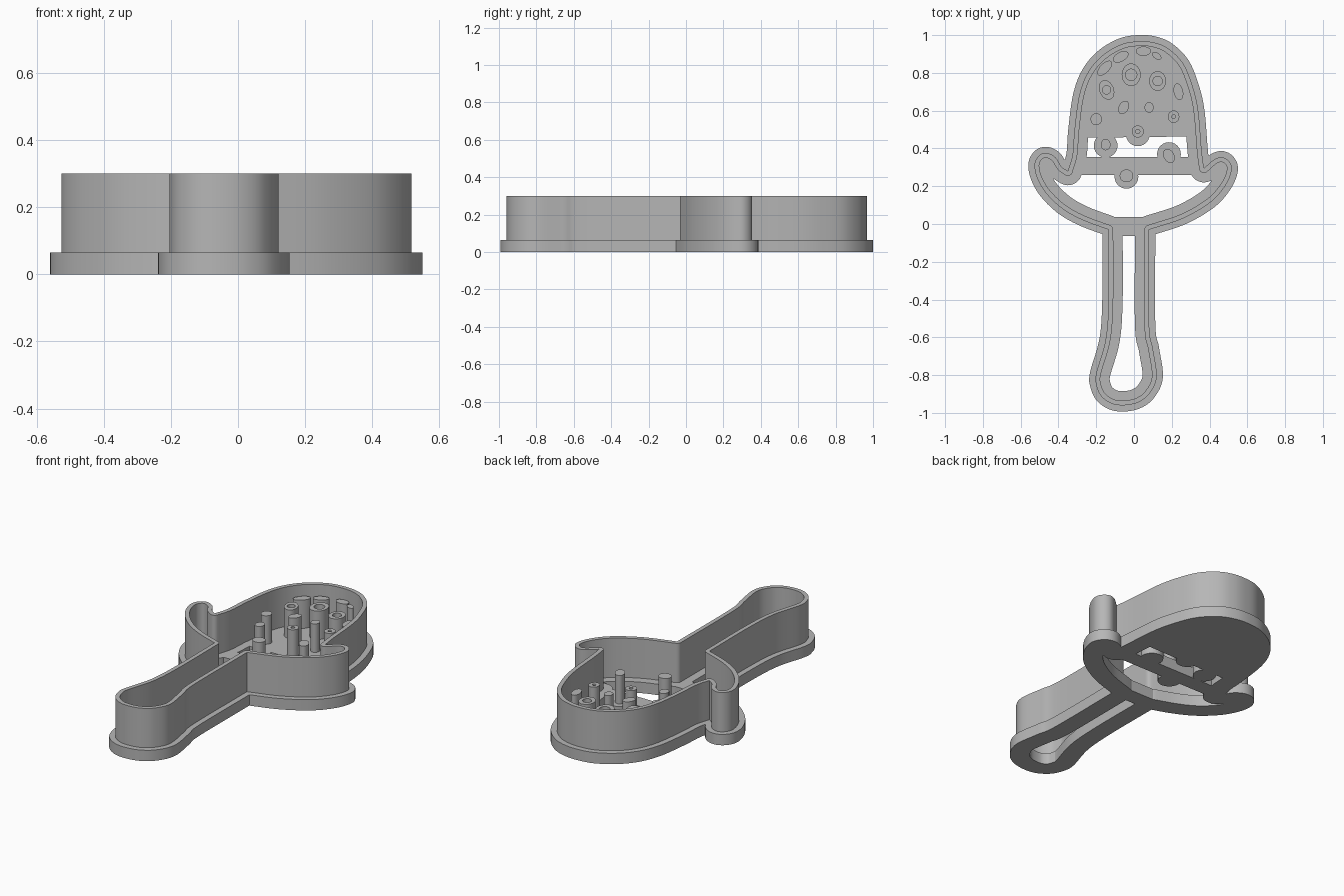
import bpy, bmesh, math
from mathutils import Vector

cube = bpy.data.objects.get("Cube")
if cube:
    bpy.data.objects.remove(cube, do_unlink=True)

grey = bpy.data.materials.new("light_grey_plastic")
grey.use_nodes = True
grey.diffuse_color = (0.47, 0.47, 0.47, 1)
grey.node_tree.nodes["Principled BSDF"].inputs["Base Color"].default_value = (0.47, 0.47, 0.47, 1)

BASE, PIN, RIM = 0.065, 0.235, 0.30


def plate(name, loops, z0, z1):
    """Extrude closed flat loops; a loop inside another is a hole."""
    cu = bpy.data.curves.new(name, 'CURVE')
    cu.dimensions, cu.fill_mode = '2D', 'BOTH'
    cu.extrude = (z1 - z0) / 2
    for loop in loops:
        sp = cu.splines.new('POLY')
        sp.points.add(len(loop) - 1)
        for pt, p in zip(sp.points, loop):
            pt.co = (p[0], p[1], 0, 1)
        sp.use_cyclic_u = True
    tmp = bpy.data.objects.new(name + "_profile", cu)
    bpy.context.collection.objects.link(tmp)
    dg = bpy.context.evaluated_depsgraph_get()
    me = bpy.data.meshes.new_from_object(tmp.evaluated_get(dg))
    bpy.data.objects.remove(tmp, do_unlink=True)
    bm = bmesh.new()
    bm.from_mesh(me)
    bmesh.ops.translate(bm, verts=bm.verts, vec=(0, 0, (z0 + z1) / 2))
    bmesh.ops.remove_doubles(bm, verts=bm.verts, dist=0.0002)
    bmesh.ops.recalc_face_normals(bm, faces=bm.faces)
    bm.to_mesh(me)
    bm.free()
    me.materials.clear()
    me.materials.append(grey)
    ob = bpy.data.objects.new(name, me)
    bpy.context.collection.objects.link(ob)
    bpy.ops.object.select_all(action='DESELECT')
    ob.select_set(True)
    bpy.context.view_layer.objects.active = ob
    bpy.ops.object.shade_smooth_by_angle(angle=math.radians(35))
    return ob


def smooth_chain(pts, step=0.012):
    """Catmull-Rom samples through an open chain, last point left out."""
    pts = [Vector(p) for p in pts]
    ext = [2 * pts[0] - pts[1]] + pts + [2 * pts[-1] - pts[-2]]
    out = []
    for a, b, c, d in zip(ext, ext[1:], ext[2:], ext[3:]):
        n = max(2, round((c - b).length / step))
        for i in range(n):
            t = i / n
            out.append(0.5 * (2 * b + (c - a) * t + (2 * a - 5 * b + 4 * c - d) * t * t
                              + (3 * b - a - 3 * c + d) * t ** 3))
    return out


def offset(path, dist):
    """Clean round-cornered offset of an anticlockwise loop; positive is outward."""
    out, n = [], len(path)
    for i, p in enumerate(path):
        e0, e1 = p - path[i - 1], path[(i + 1) % n] - p
        a0 = math.atan2(-e0.x, e0.y)
        turn = math.atan2(e0.x * e1.y - e0.y * e1.x, e0.dot(e1))
        k = max(1, int(abs(turn) / 0.25))
        for j in range(k + 1):
            if k == 1 and j:
                continue
            a = a0 + turn * (j / k if k > 1 else 0.5)
            q = p + Vector((math.cos(a), math.sin(a))) * dist
            if min((q - s).length for s in path) > abs(dist) * 0.985:
                out.append(q)
    return out


def ellipse(x, y, rx, ry=None, tilt=0, n=24):
    ry = ry or rx
    c, s = math.cos(tilt), math.sin(tilt)
    ring = [(rx * math.cos(math.tau * i / n), ry * math.sin(math.tau * i / n)) for i in range(n)]
    return [(x + c * u - s * v, y + s * u + c * v) for u, v in ring]


# Outline of the cutting wall: handle, right bowl edge, dome, left bowl edge
handle = [(-.135, -.03), (-.135, -.4), (-.15, -.61), (-.2, -.79), (-.2, -.85), (-.175, -.91),
          (-.12, -.95), (-.055, -.96), (.02, -.945), (.08, -.9), (.12, -.81), (.1, -.66),
          (.08, -.53), (.08, -.03)]
bowl_a = [(.08, -.03), (.26, .03), (.405, .115), (.485, .205), (.517, .285), (.505, .33),
          (.47, .353), (.427, .343), (.37, .295)]
dome = [(.37, .295), (.358, .39), (.34, .6), (.31, .73), (.26, .85), (.18, .93), (.1, .962),
        (.02, .967), (-.07, .95), (-.17, .89), (-.245, .8), (-.29, .68), (-.315, .5),
        (-.325, .37), (-.35, .28)]
bowl_b = [(-.35, .28), (-.385, .305), (-.415, .352), (-.46, .376), (-.5, .365), (-.526, .32),
          (-.515, .25), (-.467, .165), (-.378, .08), (-.27, .02), (-.135, -.03)]
path = [p for chain in (handle, bowl_a, dome, bowl_b) for p in smooth_chain(chain)]

# Cutting wall and the wide foot around it
plate("cutting_wall", [path, offset(path, -.025)], .01, RIM)
plate("base_flange", [offset(path, .033), offset(path, -.075)], 0, BASE)

# Floor plates
plate("dome_floor", [[p for p in offset(path, -.05) if p.y > .455]], 0, BASE)
plate("cross_strip", [[(-.29, .26), (.31, .26), (.31, .355), (-.29, .355)]], 0, BASE)
plate("neck_bridge", [[(-.13, -.063), (.075, -.063), (.075, .037), (-.13, .037)]], 0, BASE)

# Round floor tabs that carry pins past the plate edges
for i, (x, y) in enumerate([(-.15, .415), (.185, .37), (-.04, .25), (.02, .475)]):
    plate(f"floor_tab_{i + 1}", [ellipse(x, y, .063)], 0, BASE)

# Hollow stamping pins: position, outer radii, bore radius, tilt
rings = [(-.015, .79, .05, .06, .03, 0), (.125, .757, .045, .052, .025, 0),
         (-.145, .71, .038, .054, .022, .4), (.02, .49, .032, .032, .011, 0),
         (.21, .568, .03, .033, .01, 0)]
for i, (x, y, rx, ry, bore, tilt) in enumerate(rings):
    plate(f"hollow_pin_{i + 1}", [ellipse(x, y, rx, ry, tilt), ellipse(x, y, bore)], .02, PIN)

# Solid stamping pins: position, radii, tilt
pins = [(-.2, .555, .03, .032, 0), (-.055, .617, .026, .038, -.5), (.08, .617, .024, .028, 0),
        (-.15, .42, .026, .03, 0), (.185, .36, .028, .04, .5), (-.04, .255, .036, .034, 0),
        (.12, .89, .028, .016, -.6)]
for i, (x, y, rx, ry, tilt) in enumerate(pins):
    plate(f"solid_pin_{i + 1}", [ellipse(x, y, rx, ry, tilt)], .02, PIN)

# Partial spots growing out of the dome wall
for i, (x, y, rx, ry, tilt) in enumerate([(-.155, .825, .05, .025, .8), (-.07, .885, .045, .025, .5),
                                          (.05, .915, .04, .025, 0), (.235, .7, .025, .045, .2)]):
    plate(f"edge_spot_{i + 1}", [ellipse(x, y, rx, ry, tilt)], .02, PIN)
